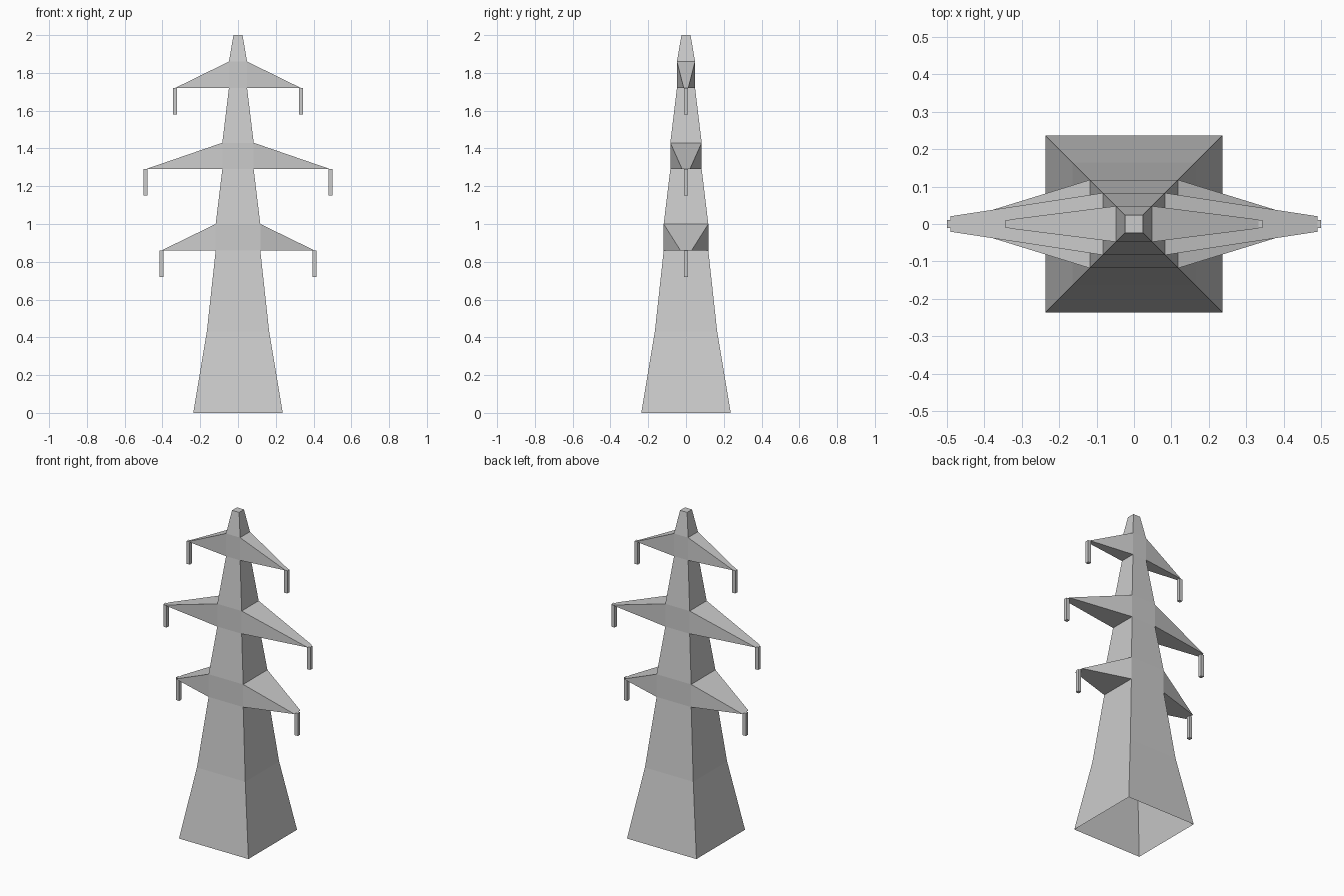
import bpy

if "Cube" in bpy.data.objects:
    bpy.data.objects.remove(bpy.data.objects["Cube"])

# z height, half width of the square tower body
PROFILE = [(0, .237), (.43, .165), (.86, .118), (1.0, .118), (1.29, .083),
           (1.43, .083), (1.72, .048), (1.86, .048), (2.0, .024)]
# name, bottom z, half width at the root, tip x
ARMS = [("lower", .86, .118, .405), ("middle", 1.29, .083, .49), ("upper", 1.72, .048, .333)]
ARM_H, DROP, PIN = .14, .14, .0105


def make(name, verts, faces):
    mesh = bpy.data.meshes.new(name)
    mesh.from_pydata(verts, [], faces)
    mesh.update()
    ob = bpy.data.objects.new(name, mesh)
    bpy.context.collection.objects.link(ob)
    return ob


def mirror_x(ob):
    ob.modifiers.new("mirror", "MIRROR").use_axis[0] = True


def square(h, z, cx=0):
    return [(cx - h, -h, z), (cx + h, -h, z), (cx + h, h, z), (cx - h, h, z)]


def walls(rings):
    return [(4 * r + i, 4 * r + (i + 1) % 4, 4 * r + 4 + (i + 1) % 4, 4 * r + 4 + i)
            for r in range(rings - 1) for i in range(4)]


# tower body: stacked square rings, open underneath, capped on top
verts = [v for z, h in PROFILE for v in square(h, z)]
top = len(verts) - 4
make("tower_body", verts, walls(len(PROFILE)) + [(top, top + 1, top + 2, top + 3)])

for name, z, w, tip in ARMS:
    # wedge arm tapering to a quarter of its root width
    t = w * .25
    verts = [(w, -w, z), (w, w, z), (w, -w, z + ARM_H), (w, w, z + ARM_H),
             (tip, -t, z), (tip, t, z)]
    mirror_x(make(name + "_cross_arms", verts,
                  [(0, 4, 2), (1, 3, 5), (2, 4, 5, 3), (0, 1, 5, 4)]))
    # hanging insulator at each tip
    verts = square(PIN, z - DROP, tip) + square(PIN, z, tip)
    mirror_x(make(name + "_insulators", verts, walls(2) + [(3, 2, 1, 0), (4, 5, 6, 7)]))
